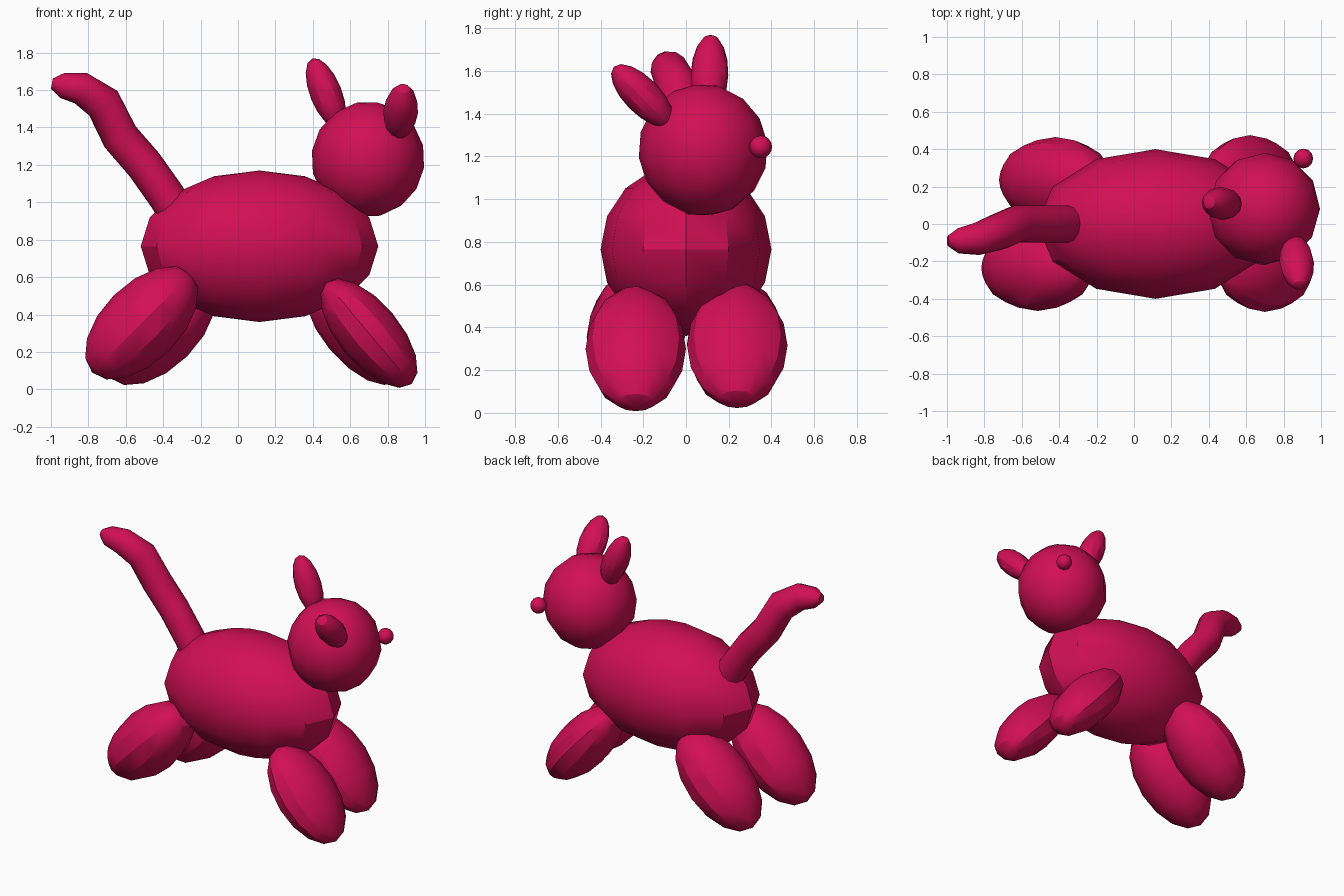
import bpy
import math
from mathutils import Vector

cube = bpy.data.objects.get("Cube")
if cube:
    bpy.data.objects.remove(cube, do_unlink=True)

# One glossy balloon colour
crimson = bpy.data.materials.new("crimson")
crimson.use_nodes = True
COLOUR = (0.64, 0.005, 0.085, 1.0)
crimson.diffuse_color = COLOUR
for node in crimson.node_tree.nodes:
    if node.type == 'BSDF_PRINCIPLED':
        node.inputs["Base Color"].default_value = COLOUR


def finish(obj, name, angle=30):
    obj.name = name
    obj.data.name = name
    obj.data.materials.clear()
    obj.data.materials.append(crimson)
    bpy.ops.object.select_all(action='DESELECT')
    obj.select_set(True)
    bpy.context.view_layer.objects.active = obj
    bpy.ops.object.shade_smooth_by_angle(angle=math.radians(angle))


def balloon(name, centre, radii, axis=(0, 0, 1), segments=12, rings=8):
    """Ellipsoid whose local z points along axis, with local y kept near world y."""
    bpy.ops.mesh.primitive_uv_sphere_add(segments=segments, ring_count=rings,
                                         radius=1, location=centre)
    obj = bpy.context.object
    z = Vector(axis).normalized()
    x = Vector((0, 1, 0)).cross(z).normalized()
    y = z.cross(x)
    for v in obj.data.vertices:
        a, b, c = (co * r for co, r in zip(v.co, radii))
        v.co = x * a + y * b + z * c
    finish(obj, name)
    return obj


def tilted(degrees):
    t = math.radians(degrees)
    return (math.sin(t), 0, math.cos(t))


# Body, head and nose
balloon("body", (0.115, 0, 0.765), (0.635, 0.4, 0.405))
balloon("head", (0.695, 0.08, 1.23), (0.303, 0.303, 0.31), (0.15, -0.12, 0.98))
balloon("nose", (0.905, 0.35, 1.245), (0.053, 0.053, 0.053))

# Ears
balloon("left_ear", (0.47, 0.11, 1.583), (0.085, 0.088, 0.2), (-0.37, 0.03, 0.93))
balloon("right_ear", (0.87, -0.205, 1.485), (0.092, 0.085, 0.19), (0.08, -0.69, 0.7))

# Legs, splayed to both ends of the body
FRONT = (0.165, 0.235, 0.355)
BACK = (0.21, 0.23, 0.375)
balloon("front_leg_near", (0.70, -0.235, 0.30), FRONT, tilted(-40))
balloon("front_leg_far", (0.62, 0.24, 0.315), FRONT, tilted(-40))
balloon("back_leg_near", (-0.515, -0.235, 0.355), BACK, tilted(45))
balloon("back_leg_far", (-0.42, 0.235, 0.325), BACK, tilted(45))

# Tail: tapered tube along a bent path (x, y, z, radius)
TAIL = [(-0.29, 0, 0.88, 0.1), (-0.38, 0, 1.03, 0.1), (-0.5, 0, 1.2, 0.1),
        (-0.63, 0, 1.35, 0.1), (-0.72, -0.04, 1.53, 0.1),
        (-0.84, -0.08, 1.61, 0.088), (-0.94, -0.09, 1.625, 0.068),
        (-0.995, -0.09, 1.635, 0.028)]
curve = bpy.data.curves.new("tail", 'CURVE')
curve.dimensions = '3D'
curve.bevel_depth = 1.0
curve.bevel_resolution = 4
curve.use_fill_caps = True
spline = curve.splines.new('POLY')
spline.points.add(len(TAIL) - 1)
for point, (px, py, pz, r) in zip(spline.points, TAIL):
    point.co = (px, py, pz, 1)
    point.radius = r
tail = bpy.data.objects.new("tail", curve)
bpy.context.collection.objects.link(tail)
bpy.ops.object.select_all(action='DESELECT')
tail.select_set(True)
bpy.context.view_layer.objects.active = tail
bpy.ops.object.convert(target='MESH')
finish(bpy.context.object, "tail", 40)
